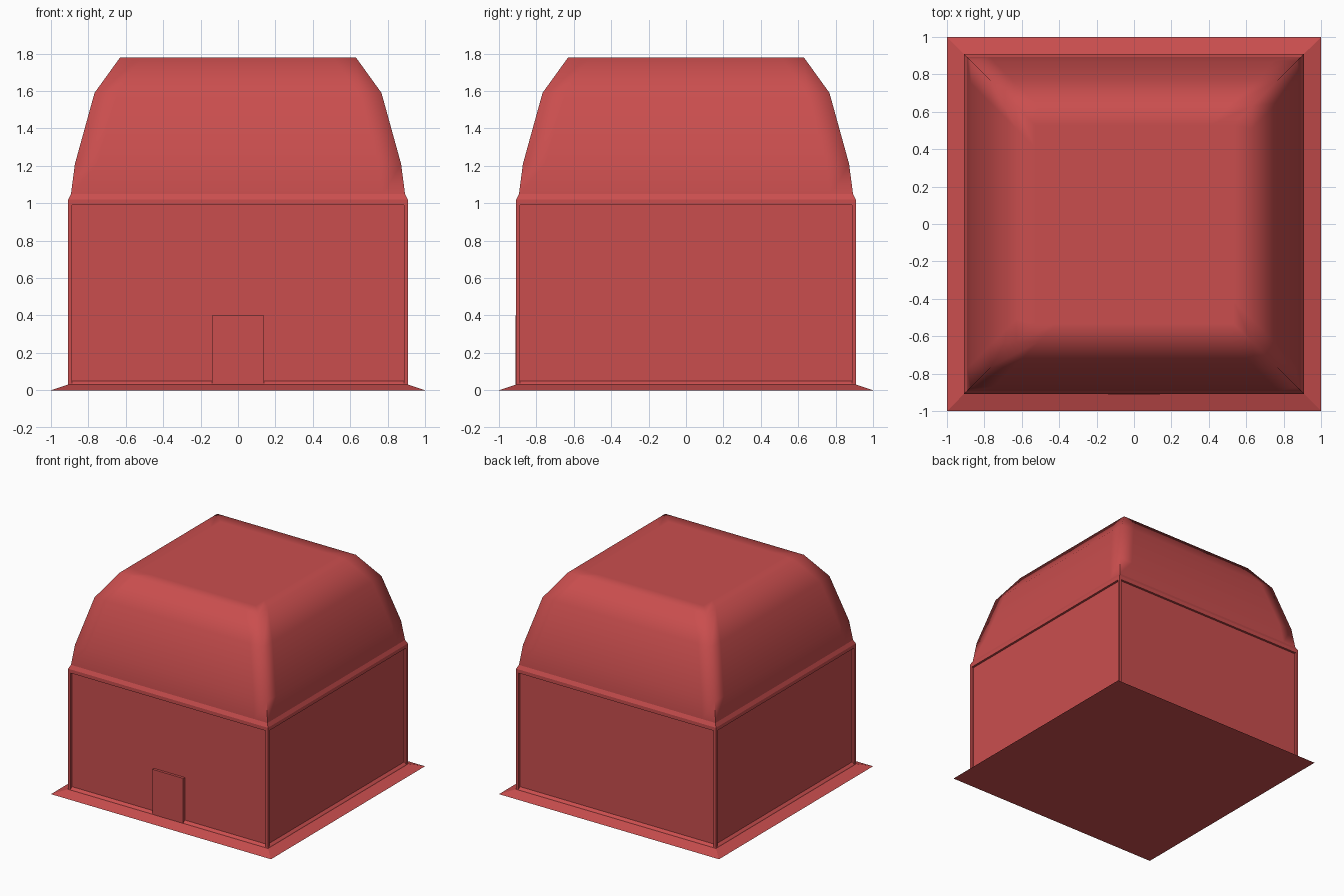
import bpy, bmesh, math

if "Cube" in bpy.data.objects:
    bpy.data.objects.remove(bpy.data.objects["Cube"])

red = bpy.data.materials.new("brick red")
red.diffuse_color = (0.59, 0.076, 0.076, 1)
red.use_nodes = True
red.node_tree.nodes["Principled BSDF"].inputs["Base Color"].default_value = red.diffuse_color


def finish(name, bm, angle=None):
    bmesh.ops.recalc_face_normals(bm, faces=bm.faces)
    me = bpy.data.meshes.new(name)
    bm.to_mesh(me)
    bm.free()
    me.materials.append(red)
    ob = bpy.data.objects.new(name, me)
    bpy.context.collection.objects.link(ob)
    if angle:
        bpy.ops.object.select_all(action='DESELECT')
        ob.select_set(True)
        bpy.context.view_layer.objects.active = ob
        bpy.ops.object.shade_smooth_by_angle(angle=math.radians(angle))
    return ob


def square_ring(h, z, m):
    # square outline with extra points a distance m from each corner
    side = [(-h, -h)] + ([(-h + m, -h), (h - m, -h)] if m else [])
    pts = []
    for k in range(4):
        for x, y in side:
            for _ in range(k):
                x, y = -y, x
            pts.append((x, y, z))
    return pts


def square_loft(name, profile, m=0, angle=None):
    # stack square rings given as (half width, height), closed at both ends
    bm = bmesh.new()
    rings = [[bm.verts.new(p) for p in square_ring(h, z, m)] for h, z in profile]
    for a, b in zip(rings, rings[1:]):
        n = len(a)
        for i in range(n):
            j = (i + 1) % n
            bm.faces.new((a[i], a[j], b[j], b[i]))
    bm.faces.new(rings[0][::-1])
    bm.faces.new(rings[-1])
    return finish(name, bm, angle)


def box(name, lo, hi):
    bm = bmesh.new()
    bmesh.ops.create_cube(bm, size=1)
    for v in bm.verts:
        v.co = [l if c < 0 else h for c, l, h in zip(v.co, lo, hi)]
    return finish(name, bm)


# Sloping foundation skirt with a small upper lip
square_loft("foundation", [(1.0, 0), (0.91, 0.03), (0.907, 0.035), (0.89, 0.05)])

# Main walls
square_loft("walls", [(0.89, 0.02), (0.89, 1.0)])

# Corner posts
for sx in (-1, 1):
    for sy in (-1, 1):
        xs = sorted((sx * 0.887, sx * 0.908))
        ys = sorted((sy * 0.887, sy * 0.908))
        box("corner_post", (xs[0], ys[0], 0.02), (xs[1], ys[1], 1.0))

# Eave band and curved hipped roof with a flat top
square_loft("eave_band", [(0.908, 0.99), (0.908, 1.02), (0.893, 1.05)])
square_loft("roof", [(0.893, 1.045), (0.893, 1.05), (0.872, 1.21), (0.767, 1.59),
                     (0.63, 1.78), (0.53, 1.78)], m=0.12, angle=89)

# Front door panel
box("door", (-0.14, -0.911, 0.03), (0.14, -0.885, 0.40))
